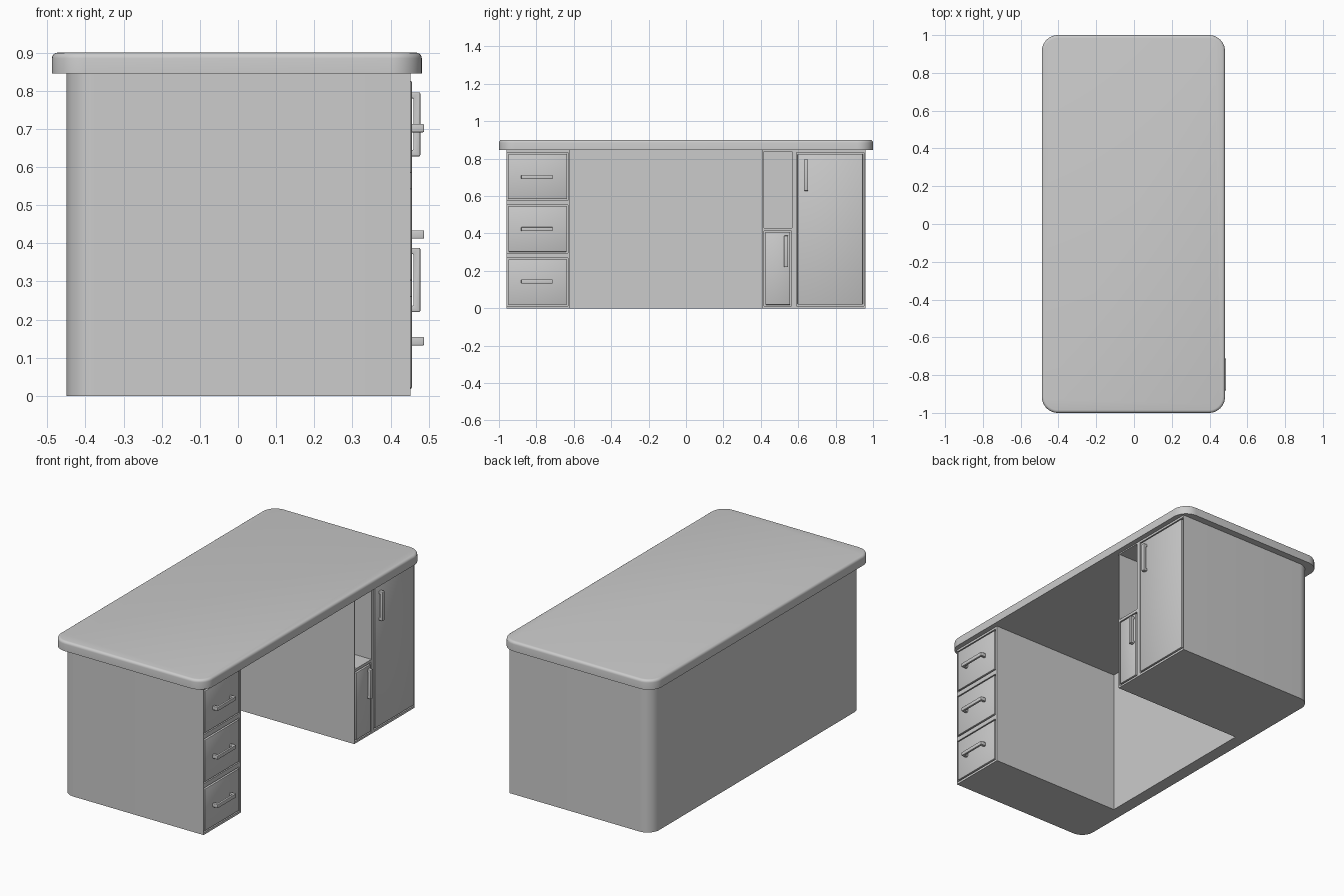
import bpy, bmesh, math

if "Cube" in bpy.data.objects:
    bpy.data.objects.remove(bpy.data.objects["Cube"])

FRONT = 0.453     # x of the cabinet face


def finish(name, bm):
    bmesh.ops.recalc_face_normals(bm, faces=bm.faces)
    mesh = bpy.data.meshes.new(name)
    bm.to_mesh(mesh)
    bm.free()
    obj = bpy.data.objects.new(name, mesh)
    bpy.context.collection.objects.link(obj)
    return obj


def apply_and_smooth(obj, angle=35):
    bpy.ops.object.select_all(action='DESELECT')
    obj.select_set(True)
    bpy.context.view_layer.objects.active = obj
    for mod in list(obj.modifiers):
        bpy.ops.object.modifier_apply(modifier=mod.name)
    bpy.ops.object.shade_smooth_by_angle(angle=math.radians(angle))


def bevel(obj, width, segments):
    mod = obj.modifiers.new("bevel", 'BEVEL')
    mod.width = width
    mod.segments = segments
    mod.limit_method = 'ANGLE'
    mod.angle_limit = math.radians(40)


def extrude(name, outline, z0, z1):
    bm = bmesh.new()
    face = bm.faces.new([bm.verts.new((x, y, z0)) for x, y in outline])
    new = bmesh.ops.extrude_face_region(bm, geom=[face])["geom"]
    bmesh.ops.translate(bm, vec=(0, 0, z1 - z0),
                        verts=[v for v in new if isinstance(v, bmesh.types.BMVert)])
    return finish(name, bm)


def add_box(bm, x0, x1, y0, y1, z0, z1):
    verts = bmesh.ops.create_cube(bm, size=1)["verts"]
    for v in verts:
        v.co = (x1 if v.co.x > 0 else x0, y1 if v.co.y > 0 else y0, z1 if v.co.z > 0 else z0)


def arc(cx, cy, r, start, n=10):
    return [(cx + r * math.cos(math.radians(start + 90 * i / n)),
             cy + r * math.sin(math.radians(start + 90 * i / n))) for i in range(n + 1)]


# table top with rounded corners and a softened upper edge
R = 0.085
x0, x1 = -0.488, 0.482
outline = (arc(x1 - R, 1 - R, R, 0) + arc(x0 + R, 1 - R, R, 90)
           + arc(x0 + R, -1 + R, R, 180) + arc(x1 - R, -1 + R, R, 270))
top = extrude("table_top", outline, 0.845, 0.885)
bm = bmesh.new()
bm.from_mesh(top.data)
cap = [f for f in bm.faces if f.normal.z > 0.9][0]
SOFT = 0.015
for i in range(1, 5):     # quarter-round upper edge built in rings
    a0, a1 = math.radians(90 * (i - 1) / 4), math.radians(90 * i / 4)
    bmesh.ops.inset_region(bm, faces=[cap], thickness=SOFT * (math.cos(a0) - math.cos(a1)),
                           use_even_offset=True)
    bmesh.ops.translate(bm, verts=cap.verts, vec=(0, 0, SOFT * (math.sin(a1) - math.sin(a0))))
bm.to_mesh(top.data)
bm.free()
apply_and_smooth(top)

# cabinet body: U-shaped plan with rounded rear corners and a knee space
r, back, side = 0.075, -0.45, 0.96
plan = ([(FRONT, side)] + arc(back + r, side - r, r, 90) + arc(back + r, -side + r, r, 180)
        + [(FRONT, -side), (FRONT, -0.62), (-0.377, -0.62), (-0.377, 0.41), (FRONT, 0.41)])
body = extrude("cabinet_body", plan, 0, 0.845)

# front openings as (y0, y1, z0, z1)
drawers = [(-0.957, -0.632, z, z + 0.256) for z in (0.013, 0.295, 0.577)]
small_door = (0.418, 0.564, 0.011, 0.412)
tall_door = (0.590, 0.953, 0.013, 0.833)
bm = bmesh.new()
for y0, y1, z0, z1 in drawers + [small_door, tall_door]:
    add_box(bm, FRONT - 0.015, FRONT + 0.05, y0, y1, z0, z1)
add_box(bm, -0.377, FRONT + 0.05, 0.416, 0.566, 0.428, 0.838)     # open shelf
cutter = finish("opening_cutter", bm)
cutter.hide_render = True
mod = body.modifiers.new("openings", 'BOOLEAN')
mod.object = cutter
mod.operation = 'DIFFERENCE'
mod.solver = 'EXACT'
apply_and_smooth(body)
bpy.data.objects.remove(cutter)


# drawer and door fronts, sitting in their openings with a thin gap
def front_panel(name, opening, gap=0.007):
    y0, y1, z0, z1 = opening
    bm = bmesh.new()
    add_box(bm, FRONT - 0.017, FRONT + 0.003, y0 + gap, y1 - gap, z0 + gap, z1 - gap)
    obj = finish(name, bm)
    bevel(obj, 0.004, 2)
    apply_and_smooth(obj)


# bow handle: flat U profile, given thickness, with rounded edges
def handle(name, y, z, reach, bar, upright):
    h, w, base = 0.084, 0.011, FRONT - 0.002
    tip, leg = FRONT + reach, 0.016
    profile = [(base, -h), (tip, -h), (tip, h), (base, h), (base, h - leg),
               (tip - bar, h - leg), (tip - bar, -h + leg), (base, -h + leg)]
    obj = extrude(name, profile, -w, w)
    for v in obj.data.vertices:
        px, py, pz = v.co
        v.co = (px, y + pz, z + py) if upright else (px, y + py, z + pz)
    bm = bmesh.new()
    bm.from_mesh(obj.data)
    bmesh.ops.recalc_face_normals(bm, faces=bm.faces)
    bm.to_mesh(obj.data)
    bm.free()
    bevel(obj, 0.003, 3)
    apply_and_smooth(obj)


for i, opening in enumerate(drawers):
    front_panel(f"drawer_front_{i + 1}", opening)
    handle(f"drawer_handle_{i + 1}", -0.797, (0.143, 0.423, 0.702)[i], 0.035, 0.013, False)
front_panel("small_door", small_door)
handle("small_door_handle", 0.535, 0.304, 0.025, 0.018, True)
front_panel("tall_door", tall_door)
handle("tall_door_handle", 0.642, 0.712, 0.025, 0.018, True)
